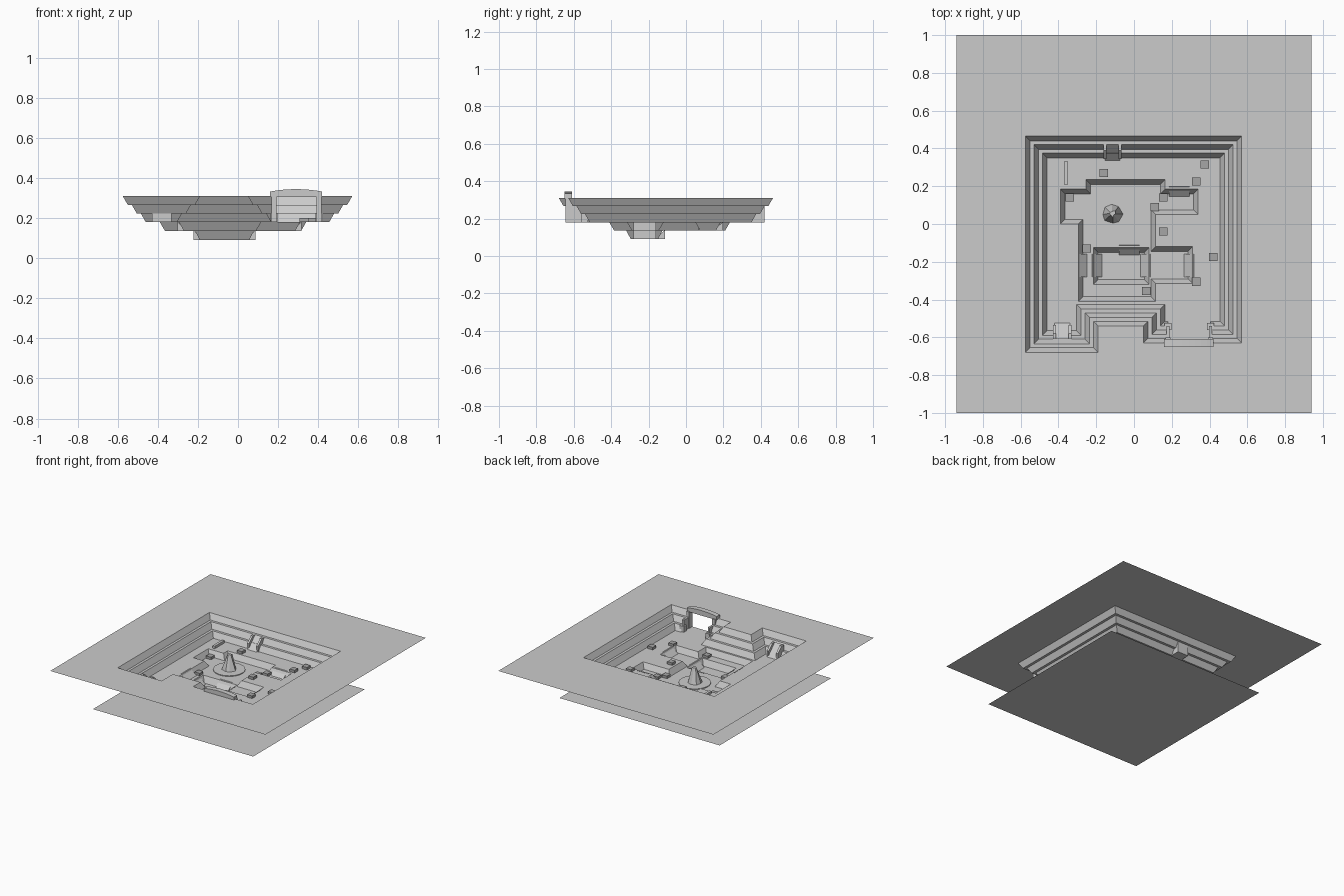
import bpy, bmesh, math, random
from mathutils import Vector, Matrix

if "Cube" in bpy.data.objects:
    bpy.data.objects.remove(bpy.data.objects["Cube"], do_unlink=True)


def material(name, value):
    m = bpy.data.materials.new(name)
    m.use_nodes = True
    colour = (value, value, value, 1)
    m.diffuse_color = colour
    m.node_tree.nodes["Principled BSDF"].inputs["Base Color"].default_value = colour
    return m


STONE = material("pale grey stone", 0.6)
DARK = material("mid grey stone", 0.38)


def finish(bm, name, mat=STONE):
    mesh = bpy.data.meshes.new(name)
    bm.to_mesh(mesh)
    bm.free()
    mesh.materials.append(mat)
    obj = bpy.data.objects.new(name, mesh)
    bpy.context.collection.objects.link(obj)
    return obj


def rect(x0, x1, y0, y1):
    return [(x0, y0), (x1, y0), (x1, y1), (x0, y1)]


def inset(outline, d):
    """Move every edge of a right-angled counter-clockwise outline inward."""
    pts = [Vector(p) for p in outline]
    out = []
    for i, p in enumerate(pts):
        a = (p - pts[i - 1]).normalized()
        b = (pts[(i + 1) % len(pts)] - p).normalized()
        out.append(p + d * (Vector((-a.y, a.x)) + Vector((-b.y, b.x))))
    return out


def loop(bm, outline, z):
    return [bm.verts.new((p[0], p[1], z)) for p in outline]


def ring_edges(bm, verts):
    found = []
    for i, v in enumerate(verts):
        pair = (verts[i - 1], v)
        found.append(bm.edges.get(pair) or bm.edges.new(pair))
    return found


def bridge(bm, outer, inner):
    for i in range(len(outer)):
        bm.faces.new((outer[i - 1], outer[i], inner[i], inner[i - 1]))


def fill(bm, *loops):
    edges = [e for l in loops for e in ring_edges(bm, l)]
    bmesh.ops.triangle_fill(bm, edges=edges, use_beauty=True, normal=(0, 0, 1))


def prism(name, profile, width, origin, angle=0, mat=STONE):
    """Extrude a (forward, height) profile sideways, then turn and place it."""
    bm = bmesh.new()
    sides = [[bm.verts.new((u, s * width / 2, z)) for u, z in profile] for s in (-1, 1)]
    bm.faces.new(sides[0])
    bm.faces.new(sides[1][::-1])
    bridge(bm, *sides)
    bmesh.ops.recalc_face_normals(bm, faces=bm.faces[:])
    place = Matrix.Translation((*origin, 0)) @ Matrix.Rotation(math.radians(angle), 4, 'Z')
    bm.transform(place)
    return finish(bm, name, mat)


def box(name, x0, x1, y0, y1, z0, z1, mat=STONE):
    profile = [(x0, z0), (x1, z0), (x1, z1), (x0, z1)]
    return prism(name, profile, y1 - y0, (0, (y0 + y1) / 2), 0, mat)


# Outlines of the pit, the sunken court and the deepest basin
PIT = [(-.575, -.68), (-.19, -.68), (-.19, -.54), (.05, -.54),
       (.05, -.63), (.57, -.63), (.57, .465), (-.575, .465)]
COURT = [(-.295, -.41), (.115, -.41), (.115, -.315), (.31, -.315),
         (.31, -.12), (.115, -.12), (.115, .05), (.34, .05),
         (.34, .185), (.165, .185), (.165, .235), (-.255, .235),
         (-.255, .185), (-.39, .185), (-.39, 0), (-.295, 0)]
BASIN = rect(-.215, .08, -.32, -.125)
GROUND, UPPER, LOWER, BOTTOM = .31, .18, .137, .09
SLOPE, STEP, RISE = .025, .045, .0433
GATE_X0, GATE_X1 = .18, .405

# Ground sheet, terraces and sunken floors as one open surface
bm = bmesh.new()
edge = loop(bm, PIT, GROUND)
fill(bm, loop(bm, rect(-.94, .94, -1, 1), GROUND), edge)
for tier in range(3):
    foot_z = GROUND - RISE * (tier + 1)
    foot = loop(bm, inset(PIT, tier * STEP + SLOPE), foot_z)
    bridge(bm, edge, foot)
    edge = foot
    if tier < 2:
        edge = loop(bm, inset(PIT, (tier + 1) * STEP), foot_z)
        bridge(bm, foot, edge)
for outline, z_top, z_low in ((COURT, UPPER, LOWER), (BASIN, LOWER, BOTTOM)):
    rim = loop(bm, outline, z_top)
    fill(bm, edge, rim)
    edge = loop(bm, inset(outline, SLOPE), z_low)
    bridge(bm, rim, edge)
fill(bm, edge)

# Opening through the terraces at the gate
for x in (GATE_X0, GATE_X1):
    bmesh.ops.bisect_plane(bm, geom=bm.verts[:] + bm.edges[:] + bm.faces[:],
                           plane_co=(x, 0, 0), plane_no=(1, 0, 0))
gap = []
for f in bm.faces:
    c = f.calc_center_median()
    if GATE_X0 < c.x < GATE_X1 and c.y < -.49 and UPPER + .004 < c.z < GROUND - .004:
        gap.append(f)
bmesh.ops.delete(bm, geom=gap, context='FACES')
for f in bm.faces:
    if f.normal.z < 0:
        f.normal_flip()
finish(bm, "terraced_ground")

# Flat sheet under the pit
bm = bmesh.new()
bm.faces.new(loop(bm, rect(-.7, .7, -.81, .58), 0))
finish(bm, "lower_sheet")

# Gate: passage floor, side walls, end posts and curved lintel
bm = bmesh.new()
bm.faces.new(loop(bm, rect(GATE_X0, GATE_X1, -.64, -.51), UPPER))
finish(bm, "gate_floor")
for side, x in (("right", GATE_X0), ("left", GATE_X1)):
    box("gate_wall_" + side, x - .012, x + .012, -.645, -.6, UPPER, GROUND)
    box("gate_cheek_" + side, x - .008, x + .008, -.6, -.54, UPPER, .267)
    box("gate_post_" + side, x - .018, x + .018, -.56, -.525, UPPER, .225)
arch = [(-.13, .305), (.13, .305)]
for i in range(9):
    t = 1 - i / 4
    arch.append((.13 * t, .345 - .012 * t * t))
prism("gate_lintel", arch, .04, (.29, -.63))

# Stairways down the terraces, each a ramp between two cheeks
for name, x, y, angle in (("back", -.113, .42, -90), ("front", -.38, -.61, 90)):
    prism(name + "_stair_ramp", [(0, .267), (.085, UPPER), (0, UPPER)], .08, (x, y), angle)
    for s in (-1, 1):
        prism(name + "_stair_cheek", [(0, UPPER), (.075, UPPER), (.075, .225), (.03, .267), (0, .267)],
              .016, (x + s * .04, y), angle)

# Short ramps into the court and the basin
court_ramp = [(-.008, UPPER + .002), (.045, LOWER), (-.008, LOWER)]
basin_ramp = [(-.008, LOWER + .002), (.045, BOTTOM), (-.008, BOTTOM)]
prism("court_ramp_right", court_ramp, .12, (-.295, -.22), 0)
prism("court_ramp_left", court_ramp, .12, (.31, -.22), 180)
prism("court_ramp_back", court_ramp, .11, (.24, .19), -90)
prism("basin_ramp_right", basin_ramp, .12, (-.215, -.22), 0)
prism("basin_ramp_left", basin_ramp, .12, (.08, -.22), 180)
prism("basin_ramp_back", basin_ramp, .11, (-.025, -.12), -90)

# Round plinth with a rough tapering stone
bm = bmesh.new()
bmesh.ops.create_cone(bm, cap_ends=True, segments=32, radius1=.115, radius2=.115, depth=.006,
                      matrix=Matrix.Translation((-.115, .055, LOWER + .003)))
finish(bm, "round_plinth")
random.seed(4)
bm = bmesh.new()
bmesh.ops.create_cone(bm, cap_ends=True, segments=8, radius1=.055, radius2=.016, depth=.12,
                      matrix=Matrix.Translation((-.115, .055, LOWER + .063)))
for v in bm.verts:
    v.co.x += random.uniform(-.006, .006)
    v.co.y += random.uniform(-.006, .006)
finish(bm, "standing_stone")

# Small blocks scattered on both floors
UPPER_BLOCKS = [(-.16, .27), (.33, .225), (.375, .315), (.155, -.04), (.42, -.175), (.33, -.305)]
LOWER_BLOCKS = [(-.34, .14), (.155, .14), (.11, .09), (-.25, -.13), (.065, -.355)]
for z, spots in ((UPPER, UPPER_BLOCKS), (LOWER, LOWER_BLOCKS)):
    for x, y in spots:
        box("floor_block", x - .022, x + .022, y - .022, y + .022, z, z + .02, DARK)

# Low curb beside the court
box("low_curb", -.37, -.35, .21, .33, UPPER, UPPER + .02)
